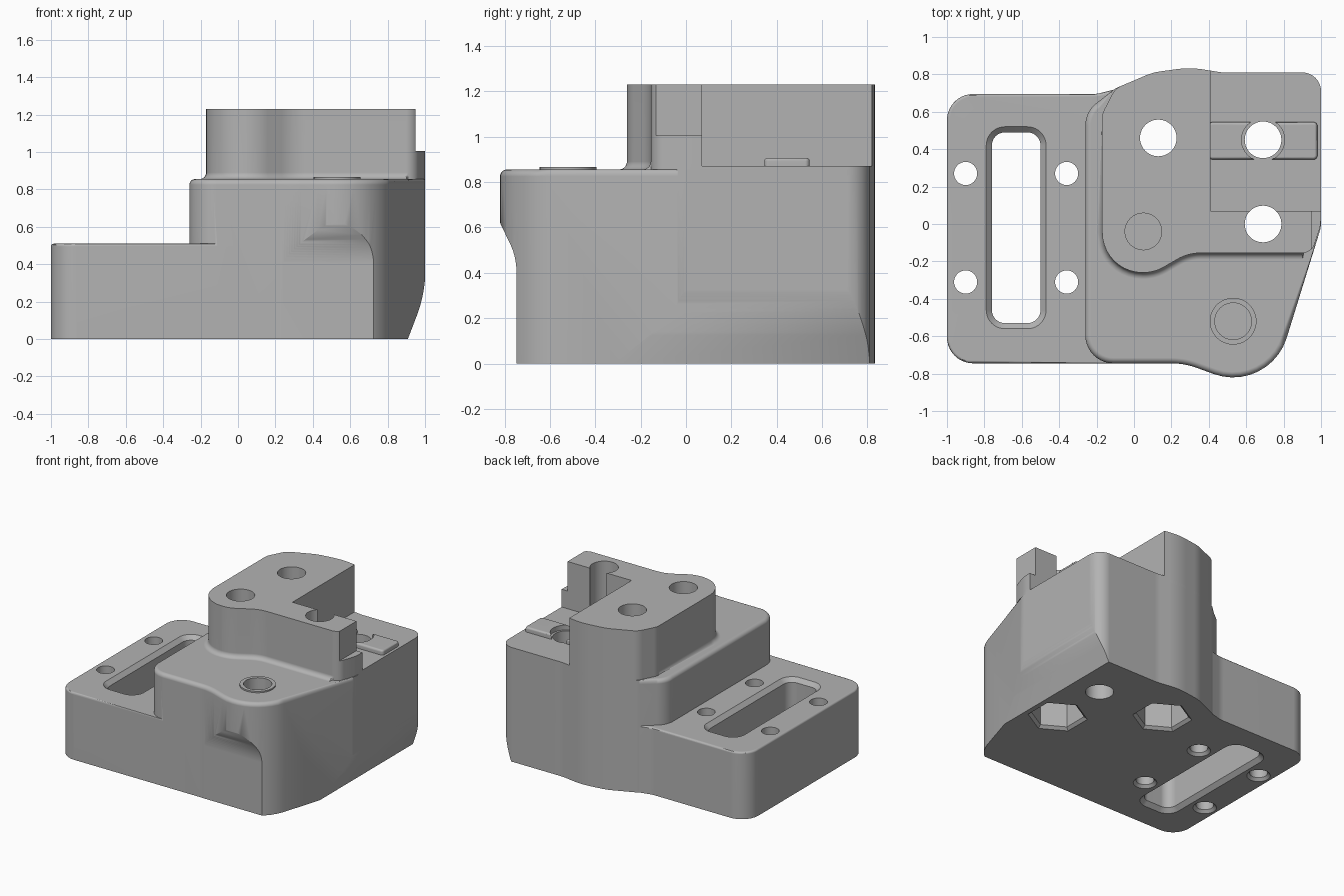
import bpy, bmesh, math
from mathutils import Vector, Matrix

if "Cube" in bpy.data.objects:
    bpy.data.objects.remove(bpy.data.objects["Cube"])

grey = bpy.data.materials.new("plain_grey")
grey.use_nodes = True
colour = (0.45, 0.45, 0.45, 1)
grey.diffuse_color = colour
grey.node_tree.nodes["Principled BSDF"].inputs["Base Color"].default_value = colour


def rounded(corners, steps=10):
    """Counter-clockwise outline from (x, y, fillet radius) corners."""
    out = []
    for i, (x, y, r) in enumerate(corners):
        p = Vector((x, y))
        a = Vector(corners[i - 1][:2]) - p
        b = Vector(corners[(i + 1) % len(corners)][:2]) - p
        a.normalize()
        b.normalize()
        if r == 0:
            out.append(p)
            continue
        half = a.angle(b) / 2
        centre = p + (a + b).normalized() * r / math.sin(half)
        start = p + a * r / math.tan(half) - centre
        turn = math.pi - 2 * half
        if a.x * b.y - a.y * b.x > 0:
            turn = -turn
        for k in range(steps + 1):
            t = turn * k / steps
            c, s = math.cos(t), math.sin(t)
            out.append(centre + Vector((start.x * c - start.y * s, start.x * s + start.y * c)))
    return out


def circle(x, y, r, n=48, phase=0):
    return [Vector((x + r * math.cos(phase + math.tau * k / n),
                    y + r * math.sin(phase + math.tau * k / n))) for k in range(n)]


def rectangle(x0, x1, y0, y1, r=0):
    return rounded([(x0, y0, r), (x1, y0, r), (x1, y1, r), (x0, y1, r)])


def prism(name, outline, levels, weight=lambda p: 1, matrix=None):
    """Stack of outlines, each level given as (height, outward offset)."""
    n = len(outline)
    normals = []
    for i, p in enumerate(outline):
        d, e = (p - outline[i - 1]).normalized(), (outline[(i + 1) % n] - p).normalized()
        u, v = Vector((d.y, -d.x)), Vector((e.y, -e.x))
        normals.append((u + v) / (1 + u.dot(v)))
    bm = bmesh.new()
    rings = []
    for z, off in levels:
        rings.append([bm.verts.new((*(p + q * off * weight(p)), z)) for p, q in zip(outline, normals)])
    for lo, hi in zip(rings, rings[1:]):
        for i in range(n):
            j = (i + 1) % n
            bm.faces.new((lo[i], lo[j], hi[j], hi[i]))
    bm.faces.new(rings[0][::-1])
    bm.faces.new(rings[-1])
    if matrix:
        bm.transform(matrix)
    bmesh.ops.recalc_face_normals(bm, faces=bm.faces)
    mesh = bpy.data.meshes.new(name)
    bm.to_mesh(mesh)
    bm.free()
    mesh.materials.append(grey)
    ob = bpy.data.objects.new(name, mesh)
    bpy.context.collection.objects.link(ob)
    return ob


def combine(target, other, operation):
    mod = target.modifiers.new(operation.lower(), 'BOOLEAN')
    mod.operation, mod.solver, mod.object = operation, 'EXACT', other
    bpy.context.view_layer.objects.active = target
    bpy.ops.object.modifier_apply(modifier=mod.name)
    bpy.data.objects.remove(other)


def round_top(z, r, steps=5):
    arc = [math.pi / 2 * k / steps for k in range(steps + 1)]
    return [(z - r + r * math.sin(t), r * math.cos(t) - r) for t in arc]


# Outlines: the rear wall is shared by the middle and upper blocks
rear = [(1, 0.81, 0.1), (0.47, 0.81, 0.3), (0.3, 0.838, 0.5), (0.1, 0.81, 0.3), (-0.1, 0.725, 0.1)]
middle = rounded([(-0.26, -0.745, 0.15), (0.27, -0.745, 0.4), (0.723, -0.91, 0.3), (1, -0.017, 0.15)]
                 + rear + [(-0.26, 0.6, 0.15)])
upper = rounded([(-0.17, -0.26, 0.215), (0.108, -0.26, 0.22), (0.29, -0.155, 0.25),
                 (0.95, -0.155, 0.07), (0.995, -0.017, 0), (1, 0.03, 0)]
                + rear + [(-0.17, 0.59, 0.1)])
plate = rounded([(-1, -0.745, 0.14), (0, -0.745, 0), (0, 0.72, 0), (-0.1, 0.72, 0),
                 (-0.2, 0.695, 0.2), (-1, 0.695, 0.14)])

# Middle block with rounded front rim
body = prism("mount_body", middle, [(0, 0)] + round_top(0.855, 0.03),
             lambda p: 0 if (p.y > 0.5 and p.x > -0.15) or p.x > 0.97 else 1)

# Relief under the front bulge and along the right wall
front_cut = rounded([(-0.747, -0.1, 0), (-0.747, 0.47, 0.3), (-0.825, 0.63, 0.12),
                     (-0.825, 0.8, 0), (-1, 0.8, 0), (-1, -0.1, 0)])
to_yz = Matrix(((0, 0, 1, 0), (1, 0, 0, 0), (0, 1, 0, 0), (0, 0, 0, 1)))
combine(body, prism("front_relief", front_cut, [(0.1, 0), (1.1, 0)], matrix=to_yz), 'DIFFERENCE')
side_cut = rounded([(0.87, -0.1, 0), (1.2, -0.1, 0), (1.2, 0.45, 0), (1.003, 0.45, 0),
                    (1.0, 0.24, 0.7)], 14)
to_xz = Matrix(((1, 0, 0, 0), (0, 0, 1, 0), (0, 1, 0, 0), (0, 0, 0, 1)))
combine(body, prism("side_relief", side_cut, [(-1.2, 0), (1.2, 0)], matrix=to_xz), 'DIFFERENCE')

# Low plate and upper block with a flared foot
combine(body, prism("low_plate", plate, [(0, 0)] + round_top(0.51, 0.015, 3),
                    lambda p: 0 if p.x > -0.05 else 1), 'UNION')
flare = [(0.5, 0.035), (0.855, 0.035), (0.858, 0.021), (0.866, 0.01), (0.877, 0.003), (0.89, 0), (1.23, 0)]
combine(body, prism("upper_block", upper, flare, lambda p: 0 if p.y > 0.5 or p.x > 0.9 else 1), 'UNION')

# Rear pocket and end step
combine(body, prism("pocket", rectangle(0.41, 1.2, 0.07, 1), [(0.87, 0), (1.4, 0)]), 'DIFFERENCE')
combine(body, prism("end_step", rectangle(0.95, 1.2, -0.3, 0.2), [(1.005, 0), (1.4, 0)]), 'DIFFERENCE')

# Guide rails, split around the hole, and the raised seat ring
combine(body, prism("guide_rail", rectangle(0.4, 0.98, 0.345, 0.545, 0.02),
                    [(0.8, 0)] + round_top(0.907, 0.015, 3)), 'UNION')
combine(body, prism("rail_gap", circle(0.69, 0.45, 0.115), [(0.87, 0), (1, 0)]), 'DIFFERENCE')
combine(body, prism("seat_ring", circle(0.53, -0.52, 0.125), [(0.8, 0), (0.866, 0)]), 'UNION')

# Main holes: through, and blind from above
for x, y, bottom in [(0.13, 0.46, -0.1), (0.69, 0.45, -0.1), (0.69, 0, -0.1),
                     (0.05, -0.04, 0.45), (0.53, -0.52, 0.45)]:
    combine(body, prism("bolt_hole", circle(x, y, 0.098), [(bottom, 0), (1.4, 0)]), 'DIFFERENCE')

# Hexagonal nut pockets underneath
for x, y in [(0.13, 0.46), (0.69, 0)]:
    combine(body, prism("nut_pocket", circle(x, y, 0.185, 6, math.pi / 2),
                        [(-0.01, 0.03), (0.02, 0), (0.35, 0)]), 'DIFFERENCE')

# Plate slot and screw holes with chamfered mouths
combine(body, prism("slot", rectangle(-0.76, -0.5, -0.53, 0.49, 0.07),
                    [(-0.01, 0.04), (0.03, 0), (0.48, 0), (0.52, 0.04)]), 'DIFFERENCE')
for x in (-0.9, -0.36):
    for y in (-0.31, 0.27):
        combine(body, prism("screw_hole", circle(x, y, 0.062, 32),
                            [(-0.01, 0.03), (0.02, 0), (0.6, 0)]), 'DIFFERENCE')

# Smooth shading with crisp edges
bpy.ops.object.select_all(action='DESELECT')
body.select_set(True)
bpy.context.view_layer.objects.active = body
bpy.ops.object.shade_smooth_by_angle(angle=math.radians(30))
weighted = body.modifiers.new("weighted_normals", 'WEIGHTED_NORMAL')
weighted.keep_sharp = True
